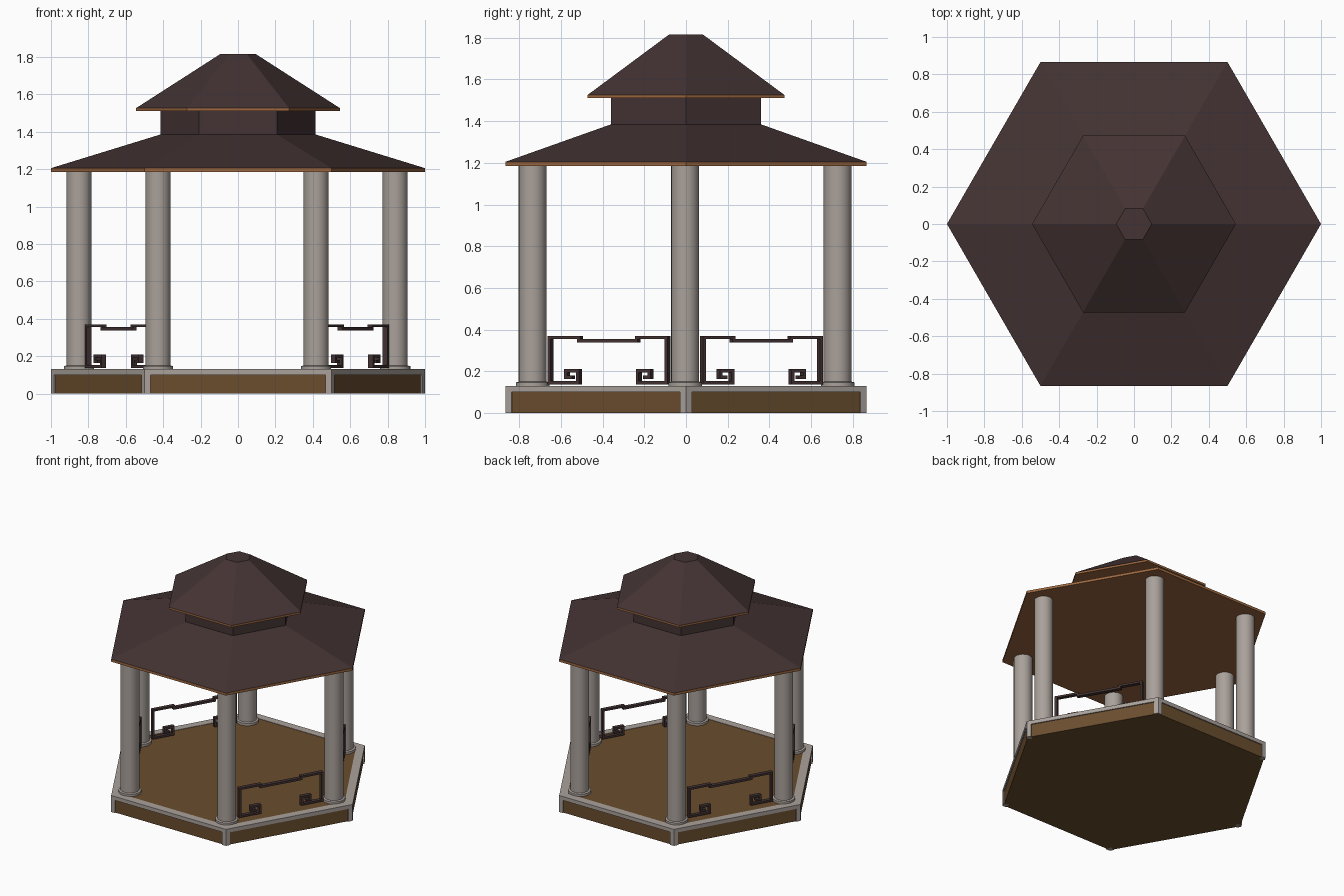
import bpy, bmesh, math
from mathutils import Vector, Matrix

if "Cube" in bpy.data.objects:
    bpy.data.objects.remove(bpy.data.objects["Cube"])


def material(name, rgb):
    m = bpy.data.materials.new(name)
    m.diffuse_color = (*rgb, 1)
    m.use_nodes = True
    m.node_tree.nodes["Principled BSDF"].inputs["Base Color"].default_value = m.diffuse_color
    return m


STONE = material("grey stone", (0.40, 0.355, 0.325))
WOOD = material("brown wood", (0.145, 0.075, 0.027))
TRIM = material("light wood trim", (0.33, 0.135, 0.05))
DARK = material("dark roof", (0.058, 0.033, 0.033))


def finish(bm, name, mat):
    bmesh.ops.recalc_face_normals(bm, faces=bm.faces)
    me = bpy.data.meshes.new(name)
    bm.to_mesh(me)
    bm.free()
    me.materials.append(mat)
    ob = bpy.data.objects.new(name, me)
    bpy.context.collection.objects.link(ob)
    return ob


def lathe(name, profile, mat, sides=6, bottom=False, top=False, loop=False, centre=(0, 0)):
    """Turn a (radius, height) profile around a vertical axis."""
    bm = bmesh.new()
    rings = []
    for r, z in profile:
        rings.append([bm.verts.new((centre[0] + r * math.cos(math.tau * i / sides),
                                    centre[1] + r * math.sin(math.tau * i / sides), z))
                      for i in range(sides)])
    pairs = list(zip(rings, rings[1:]))
    if loop:
        pairs.append((rings[-1], rings[0]))
    for a, b in pairs:
        for i in range(sides):
            j = (i + 1) % sides
            bm.faces.new((a[i], a[j], b[j], b[i]))
    if bottom:
        bm.faces.new(rings[0])
    if top:
        bm.faces.new(rings[-1])
    return finish(bm, name, mat)


def corner(i, r=1.0):
    a = math.tau * i / 6
    return Vector((r * math.cos(a), r * math.sin(a), 0))


# Base: wooden core with floor, stone rim on top
lathe("base_and_floor", [(0.99, 0), (0.99, 0.102), (0.935, 0.102), (0.935, 0.127)],
      WOOD, bottom=True, top=True)
lathe("base_rim", [(1, 0.1), (1, 0.13), (0.93, 0.13), (0.93, 0.1)], STONE, loop=True)

# Stone corner blocks of the base
for i in range(6):
    v = corner(i)
    to_next = (corner(i + 1) - v) * 0.033
    to_prev = (corner(i - 1) - v) * 0.033
    bm = bmesh.new()
    low = [bm.verts.new(p) for p in (v, v + to_next, v * 0.95, v + to_prev)]
    face = bm.faces.new(low)
    up = bmesh.ops.extrude_face_region(bm, geom=[face])
    bmesh.ops.translate(bm, vec=(0, 0, 0.1),
                        verts=[g for g in up["geom"] if isinstance(g, bmesh.types.BMVert)])
    finish(bm, f"base_corner_{i}", STONE)

# Round columns with a foot collar
OFFSET = Vector((-0.005, -0.004, 0))
COL_R = 0.845
for i in range(6):
    c = corner(i, COL_R) + OFFSET
    col = lathe(f"column_{i}", [(0.081, 0.127), (0.081, 0.146), (0.067, 0.15), (0.067, 1.187)],
                STONE, sides=32, centre=(c.x, c.y))
    bpy.context.view_layer.objects.active = col
    col.select_set(True)
    bpy.ops.object.shade_smooth_by_angle(angle=math.radians(35))
    col.select_set(False)

# Lower roof: eave board with ceiling, slope and neck
lathe("lower_eave", [(1, 1.185), (1, 1.205)], TRIM, bottom=True)
lathe("lower_roof", [(1, 1.205), (0.415, 1.385), (0.415, 1.512)], DARK)

# Upper roof
lathe("upper_eave", [(0.545, 1.51), (0.545, 1.526)], TRIM, bottom=True)
lathe("upper_roof", [(0.545, 1.526), (0.095, 1.815)], DARK, top=True)

# Fretwork railing: half of it as bars (start, end, low, high), mirrored
BARS = [(0.09, 0.107, 0.137, 0.37),     # upright
        (0.107, 0.27, 0.355, 0.37),     # raised top bar
        (0.255, 0.4225, 0.338, 0.355),  # lowered top bar
        (0.107, 0.265, 0.137, 0.152),   # bottom bar
        (0.249, 0.265, 0.152, 0.21),    # curl
        (0.183, 0.249, 0.194, 0.21),
        (0.183, 0.199, 0.163, 0.194),
        (0.199, 0.226, 0.163, 0.179)]


def railing(i):
    a, b = corner(i, COL_R) + OFFSET, corner(i + 1, COL_R) + OFFSET
    d = (b - a).normalized()
    bm = bmesh.new()
    for s0, s1, z0, z1 in BARS:
        for mid in ((s0 + s1) / 2, COL_R - (s0 + s1) / 2):
            place = (Matrix.Translation(a + d * mid + Vector((0, 0, (z0 + z1) / 2)))
                     @ Matrix.Rotation(math.atan2(d.y, d.x), 4, 'Z')
                     @ Matrix.Diagonal((s1 - s0, 0.03, z1 - z0, 1)))
            bmesh.ops.create_cube(bm, size=1, matrix=place)
    finish(bm, f"railing_{i}", DARK)


# Front and back stay open
for side in (0, 2, 3, 5):
    railing(side)
